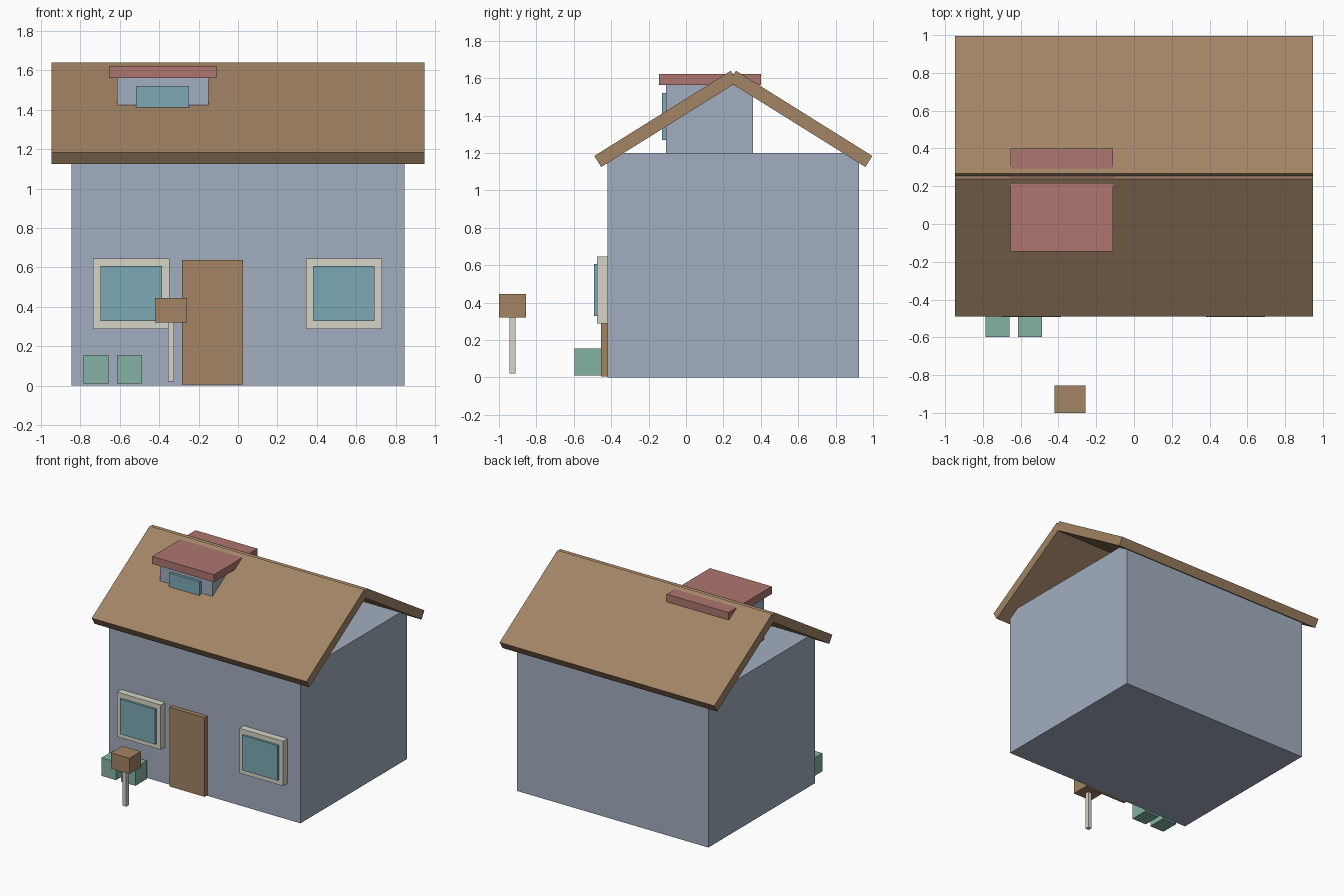
import bpy, bmesh, math
from mathutils import Vector

if "Cube" in bpy.data.objects:
    bpy.data.objects.remove(bpy.data.objects["Cube"])


def material(name, rgb):
    m = bpy.data.materials.new(name)
    m.diffuse_color = (*rgb, 1)
    m.use_nodes = True
    m.node_tree.nodes["Principled BSDF"].inputs["Base Color"].default_value = m.diffuse_color
    return m


WALL = material("wall_blue", (0.36, 0.42, 0.52))
WOOD = material("wood_brown", (0.36, 0.23, 0.13))
RED = material("dormer_red", (0.42, 0.18, 0.16))
GLASS = material("glass_teal", (0.20, 0.40, 0.46))
CREAM = material("cream", (0.68, 0.66, 0.57))
GREEN = material("bush_green", (0.23, 0.45, 0.37))


def box(name, x, y, z, mat, tilt=0.0):
    """Axis-aligned box from (min, max) ranges, optionally tilted about x."""
    lo, hi = Vector((x[0], y[0], z[0])), Vector((x[1], y[1], z[1]))
    bm = bmesh.new()
    bmesh.ops.create_cube(bm, size=1)
    bmesh.ops.scale(bm, vec=hi - lo, verts=bm.verts)
    mesh = bpy.data.meshes.new(name)
    bm.to_mesh(mesh)
    bm.free()
    mesh.materials.append(mat)
    ob = bpy.data.objects.new(name, mesh)
    ob.location = (lo + hi) / 2
    ob.rotation_euler.x = tilt
    bpy.context.collection.objects.link(ob)
    return ob


# House body
box("walls", (-0.845, 0.845), (-0.42, 0.925), (0, 1.2), WALL)

# Two tilted roof slabs mirrored about the ridge, gables left open
RIDGE, OFFSET, ROOF_Z = 0.253, 0.36, 1.382
LENGTH, THICK = 0.86, 0.07
for name, s in (("roof_front", -1), ("roof_back", 1)):
    cy = RIDGE + s * OFFSET
    box(name, (-0.947, 0.947), (cy - LENGTH / 2, cy + LENGTH / 2),
        (ROOF_Z - THICK / 2, ROOF_Z + THICK / 2), WOOD, -s * math.radians(32))

# Dormer
box("dormer_body", (-0.613, -0.15), (-0.107, 0.358), (1.15, 1.575), WALL)
box("dormer_roof", (-0.655, -0.11), (-0.145, 0.4), (1.562, 1.622), RED)
box("dormer_window", (-0.518, -0.248), (-0.128, -0.1), (1.27, 1.52), GLASS)

# Door and the two framed windows
box("door", (-0.285, 0.025), (-0.455, -0.418), (0.005, 0.637), WOOD)
for side, cx in (("left", -0.542), ("right", 0.537)):
    box("window_frame_" + side, (cx - 0.193, cx + 0.193), (-0.475, -0.418),
        (0.288, 0.645), CREAM)
    box("window_glass_" + side, (cx - 0.156, cx + 0.156), (-0.492, -0.46),
        (0.327, 0.606), GLASS)

# Bushes
for name, x in (("bush_outer", (-0.785, -0.658)), ("bush_inner", (-0.615, -0.487))):
    box(name, x, (-0.597, -0.45), (0.01, 0.155), GREEN)

# Mailbox on its post
box("mailbox_post", (-0.355, -0.325), (-0.945, -0.912), (0.02, 0.33), CREAM)
box("mailbox", (-0.422, -0.258), (-1.0, -0.855), (0.32, 0.445), WOOD)
